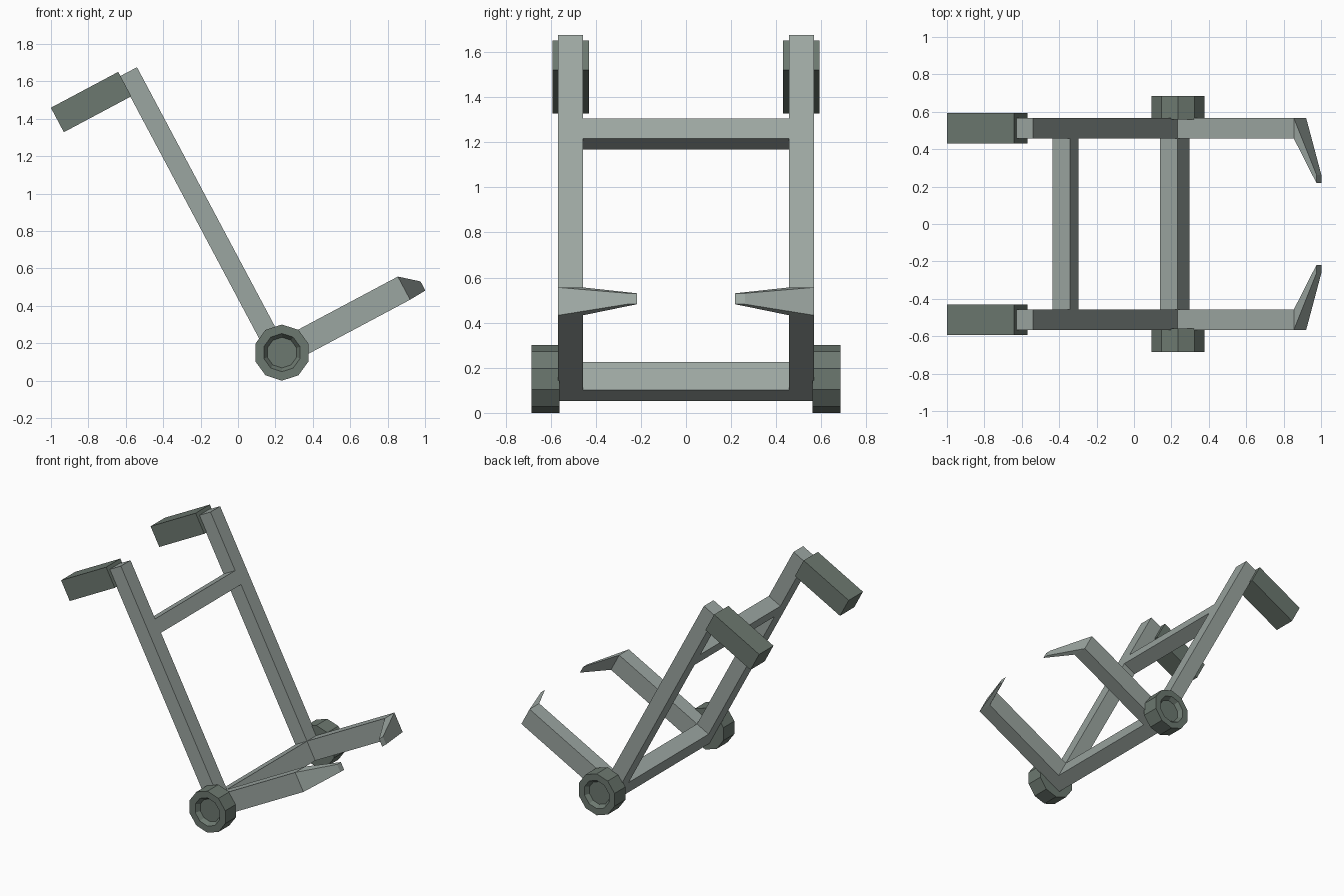
import bpy, bmesh, math
from mathutils import Vector

if "Cube" in bpy.data.objects:
    bpy.data.objects.remove(bpy.data.objects["Cube"])

# Tilted frame: u runs up the poles, v runs forward along the forks
ORIGIN = Vector((0.232, 0, 0.225))
U = Vector((-0.47, 0, 0.883))
V = Vector((0.883, 0, 0.47))


def place(v, y, u):
    return ORIGIN + V * v + U * u + Vector((0, y, 0))


def material(name, rgb):
    m = bpy.data.materials.new(name)
    m.diffuse_color = (*rgb, 1)
    m.use_nodes = True
    m.node_tree.nodes["Principled BSDF"].inputs["Base Color"].default_value = m.diffuse_color
    return m


frame_mat = material("pale grey metal", (0.33, 0.38, 0.355))
dark_mat = material("dark grey green rubber", (0.150, 0.188, 0.160))


def finish(name, bm, mat, mirror=True):
    bmesh.ops.recalc_face_normals(bm, faces=bm.faces[:])
    me = bpy.data.meshes.new(name)
    bm.to_mesh(me)
    bm.free()
    me.materials.append(mat)
    ob = bpy.data.objects.new(name, me)
    bpy.context.collection.objects.link(ob)
    if mirror:
        mod = ob.modifiers.new("mirror", 'MIRROR')
        mod.use_axis = (False, True, False)
        mod.use_mirror_merge = False
    return ob


def loft(bm, rings):
    """Skin a list of point loops and cap both ends."""
    loops = [[bm.verts.new(p) for p in r] for r in rings]
    n = len(loops[0])
    for a, b in zip(loops, loops[1:]):
        for i in range(n):
            j = (i + 1) % n
            bm.faces.new((a[i], a[j], b[j], b[i]))
    bm.faces.new(loops[0])
    bm.faces.new(loops[-1])


def extrude_profile(name, profile, y0, y1, mat, mirror=True):
    bm = bmesh.new()
    loft(bm, [[place(v, y, u) for v, u in profile] for y in (y0, y1)])
    return finish(name, bm, mat, mirror)


def rect(v0, v1, u0, u1):
    return [(v0, u0), (v1, u0), (v1, u1), (v0, u1)]


# Poles with forks, one L shape per side
extrude_profile("pole_and_fork",
                [(-.105, 1.643), (-.105, -.14), (.705, -.14),
                 (.705, 0), (0, 0), (0, 1.643)], 0.457, 0.567, frame_mat)

# Inward-bent tapered fork tips
bm = bmesh.new()
loft(bm, [[place(v, y, u) for y, u in rect(y0, y1, u0, u1)]
          for v, y0, y1, u0, u1 in ((.705, .457, .567, -.14, 0),
                                    (.80, .218, .262, -.135, -.08))])
finish("fork_tip", bm, frame_mat)

# Cross bars
extrude_profile("lower_cross_bar", rect(-.105, 0, -.14, 0), -.457, .457, frame_mat, False)
extrude_profile("upper_cross_bar", rect(-.105, 0, 1.123, 1.223), -.457, .457, frame_mat, False)

# Hand grips
extrude_profile("hand_grip", rect(-.508, -.10, 1.52, 1.668), 0.43, 0.593, dark_mat)

# Ten-sided wheels with a recessed hub
bm = bmesh.new()
loft(bm, [[Vector((0.235 + r * math.sin(math.tau * i / 10), y,
                   0.15 + r * math.cos(math.tau * i / 10))) for i in range(10)]
          for r, y in ((.15, .56), (.15, .685), (.102, .685), (.082, .655))])
finish("wheel", bm, dark_mat)
